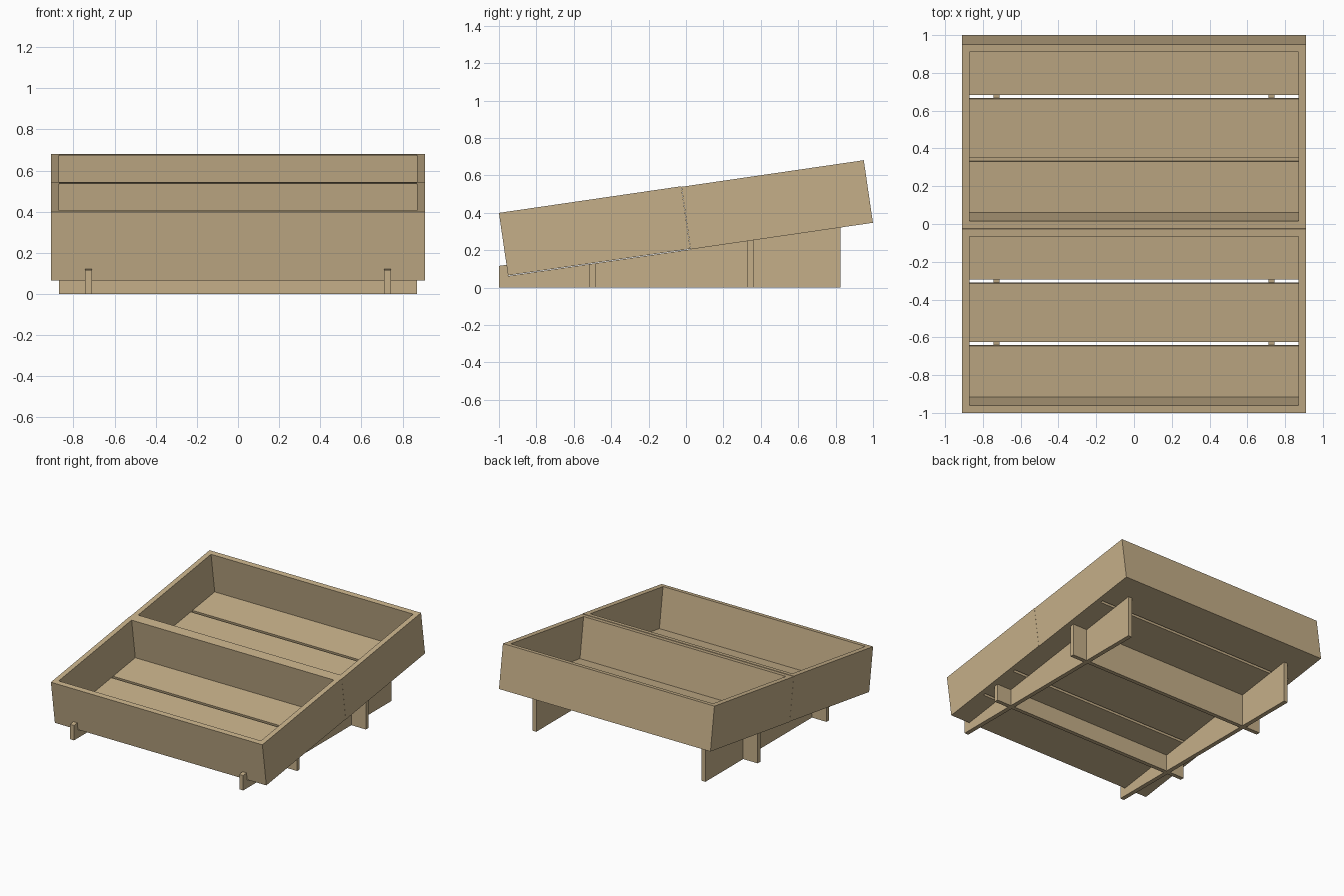
import bpy, bmesh, math
from mathutils import Matrix

if "Cube" in bpy.data.objects:
    bpy.data.objects.remove(bpy.data.objects["Cube"])

wood = bpy.data.materials.new("light_wood")
wood.diffuse_color = (0.56, 0.43, 0.25, 1)
wood.use_nodes = True
wood.node_tree.nodes["Principled BSDF"].inputs["Base Color"].default_value = wood.diffuse_color

A = math.radians(8.3)          # slope of the trays
Y0, Z0 = -0.951, 0.062         # lower front edge of the slope
TILT = Matrix.Translation((0, Y0, Z0)) @ Matrix.Rotation(A, 4, 'X')
LEN, HALF, HIGH, WALL = 0.985, 0.91, 0.338, 0.04


def slope_z(y):
    return Z0 + (y - Y0) * math.tan(A)


def finish(name, bm, matrix=None):
    if matrix:
        bm.transform(matrix)
    bmesh.ops.recalc_face_normals(bm, faces=bm.faces)
    me = bpy.data.meshes.new(name)
    bm.to_mesh(me)
    bm.free()
    me.materials.append(wood)
    ob = bpy.data.objects.new(name, me)
    bpy.context.collection.objects.link(ob)
    return ob


def prism(name, profile, x0, x1, matrix=None):
    """Extrude a (y, z) profile from x0 to x1."""
    bm = bmesh.new()
    face = bm.faces.new([bm.verts.new((x0, y, z)) for y, z in profile])
    ext = bmesh.ops.extrude_face_region(bm, geom=[face])
    verts = [v for v in ext["geom"] if isinstance(v, bmesh.types.BMVert)]
    bmesh.ops.translate(bm, verts=verts, vec=(x1 - x0, 0, 0))
    return finish(name, bm, matrix)


def frame(name, matrix):
    """Open rectangular ring of four walls with mitred corners."""
    bm = bmesh.new()

    def ring(inset, z):
        w, a, b = HALF - inset, inset, LEN - inset
        return [bm.verts.new(p) for p in
                ((-w, a, z), (w, a, z), (w, b, z), (-w, b, z))]
    rings = [ring(0, 0), ring(0, HIGH), ring(WALL, HIGH), ring(WALL, 0)]
    for k in range(4):
        r, s = rings[k], rings[(k + 1) % 4]
        for i in range(4):
            j = (i + 1) % 4
            bm.faces.new((r[i], r[j], s[j], s[i]))
    return finish(name, bm, matrix)


# two trays, each a wall frame with three floor slats
for label, start, lift in (("front", 0, 0.003), ("back", LEN + 0.001, 0)):
    m = TILT @ Matrix.Translation((0, start, lift))
    frame(label + "_tray_walls", m)
    for n, (a, b) in enumerate(((WALL, 0.313), (0.333, 0.648), (0.669, LEN - WALL))):
        prism(f"{label}_floor_slat_{n + 1}",
              [(a, 0), (b, 0), (b, 0.025), (a, 0.025)],
              -HALF + WALL, HALF - WALL, m)

# sloped base rails with an upright stop at the front
yb, yl = 0.825, -0.959
rail = [(-1, 0), (yb, 0), (yb, slope_z(yb)), (-0.951, slope_z(-0.951)),
        (yl, 0.122), (-1, 0.116)]
for side, x in (("left", -0.728), ("right", 0.728)):
    prism(side + "_base_rail", rail, x - 0.017, x + 0.017)

# cross boards under the trays
for label, y in (("front", -0.5), ("back", 0.345)):
    a, b = y - 0.016, y + 0.016
    prism(label + "_cross_board",
          [(a, 0), (b, 0), (b, slope_z(b)), (a, slope_z(a))], -0.87, 0.87)
